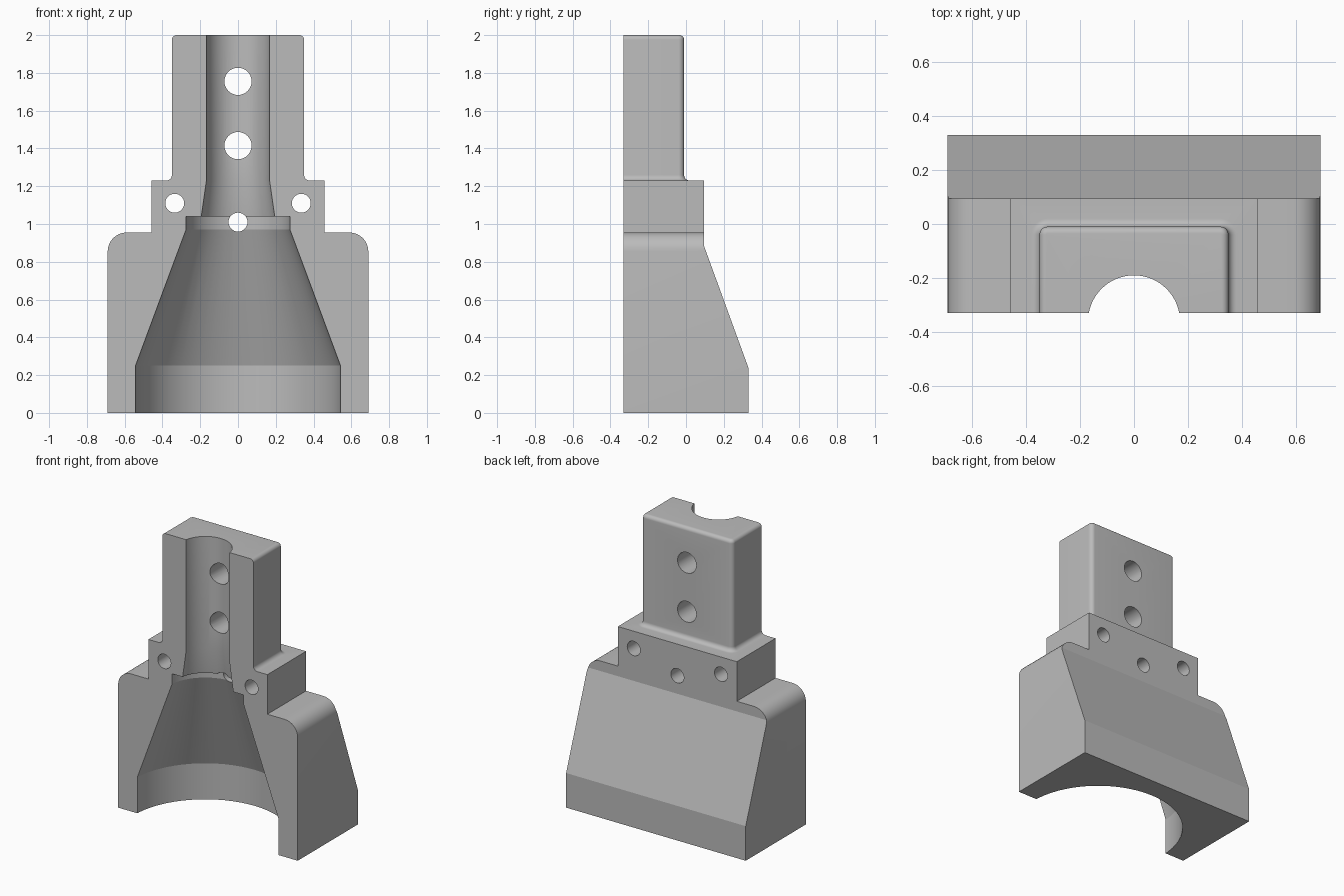
import bpy, bmesh, math
from mathutils import Matrix, Vector

FRONT = -0.33      # flat mating face
AXIS_Y = -0.36     # centre line of the bore

if "Cube" in bpy.data.objects:
    bpy.data.objects.remove(bpy.data.objects["Cube"], do_unlink=True)

grey = bpy.data.materials.new("plain grey")
grey.use_nodes = True
grey.diffuse_color = (0.5, 0.5, 0.5, 1)
grey.node_tree.nodes["Principled BSDF"].inputs["Base Color"].default_value = (0.5, 0.5, 0.5, 1)


def loft(name, rings):
    """Closed solid through rings with equal point counts."""
    bm = bmesh.new()
    loops = [[bm.verts.new(p) for p in ring] for ring in rings]
    n = len(loops[0])
    for a, b in zip(loops, loops[1:]):
        for i in range(n):
            j = (i + 1) % n
            bm.faces.new((a[i], a[j], b[j], b[i]))
    bm.faces.new(loops[0])
    bm.faces.new(loops[-1])
    bmesh.ops.recalc_face_normals(bm, faces=bm.faces)
    mesh = bpy.data.meshes.new(name)
    bm.to_mesh(mesh)
    bm.free()
    mesh.materials.append(grey)
    obj = bpy.data.objects.new(name, mesh)
    bpy.context.collection.objects.link(obj)
    return obj


def combine(obj, tool, operation):
    """Apply a boolean and discard the tool."""
    mod = obj.modifiers.new(operation, 'BOOLEAN')
    mod.operation, mod.object, mod.solver = operation, tool, 'EXACT'
    bpy.context.view_layer.objects.active = obj
    bpy.ops.object.modifier_apply(modifier=mod.name)
    bpy.data.objects.remove(tool, do_unlink=True)


def arc(cx, cy, r, start, end, steps=8):
    angles = [math.radians(start + (end - start) * i / steps) for i in range(steps + 1)]
    return [(cx + r * math.cos(a), cy + r * math.sin(a)) for a in angles]


# Base and shoulder: stepped front outline crossed with the sloped side outline
half = [(0.69, 0)] + arc(0.59, 0.855, 0.1, 0, 90) + [(0.457, 0.955), (0.457, 1.23)]
outline = half + [(-x, z) for x, z in reversed(half)]
body = loft("clamp_half_shell", [[(x, y, z) for x, z in outline] for y in (-0.45, 0.5)])
side = [(-0.5, -0.1), (0.33, -0.1), (0.33, 0.24), (0.095, 0.885), (0.095, 1.4), (-0.5, 1.4)]
combine(body, loft("side_outline", [[(x, y, z) for y, z in side] for x in (-1, 1)]), 'INTERSECT')


# Neck: rounded back corners, rounded top edge, fillet where it meets the shoulder
def neck_ring(z, grow):
    right = [(0.35 + grow, -0.45)] + arc(0.32, -0.04, 0.03 + grow, 0, 90)
    return [(x, y, z) for x, y in right + [(-x, y) for x, y in reversed(right)]]


levels = [(1.18, 0.03)]
levels += [(z, x) for x, z in arc(0.03, 1.26, 0.03, 270, 180)]
levels += [(z, x) for x, z in arc(-0.025, 1.975, 0.025, 0, 90)]
combine(body, loft("neck", [neck_ring(z, grow) for z, grow in levels]), 'UNION')

# Bore: straight throat, taper, step and wide funnel
bore_profile = [(0.544, -0.1), (0.544, 0.25), (0.277, 0.97), (0.277, 1.04),
                (0.197, 1.04), (0.17, 1.23), (0.17, 2.1)]
bore = loft("bore", [[(x, y, z) for x, y in arc(0, AXIS_Y, r, 0, 354.375, 63)]
                     for r, z in bore_profile])
combine(body, bore, 'DIFFERENCE')

# Flat mating face
corners = [(-1, -1), (1, -1), (1, FRONT), (-1, FRONT)]
combine(body, loft("front_trim", [[(x, y, z) for x, y in corners] for z in (-0.5, 2.5)]),
        'DIFFERENCE')

# Bolt holes through the back
for x, z, r in [(0, 1.755, 0.072), (0, 1.415, 0.072), (0, 1.01, 0.05),
                (0.335, 1.11, 0.05), (-0.335, 1.11, 0.05)]:
    circle = arc(x, z, r, 0, 348.75, 31)
    combine(body, loft("hole", [[(px, y, pz) for px, pz in circle] for y in (-0.6, 0.5)]),
            'DIFFERENCE')

bpy.ops.object.select_all(action='DESELECT')
body.select_set(True)
bpy.context.view_layer.objects.active = body
bpy.ops.object.shade_smooth_by_angle(angle=math.radians(15))
